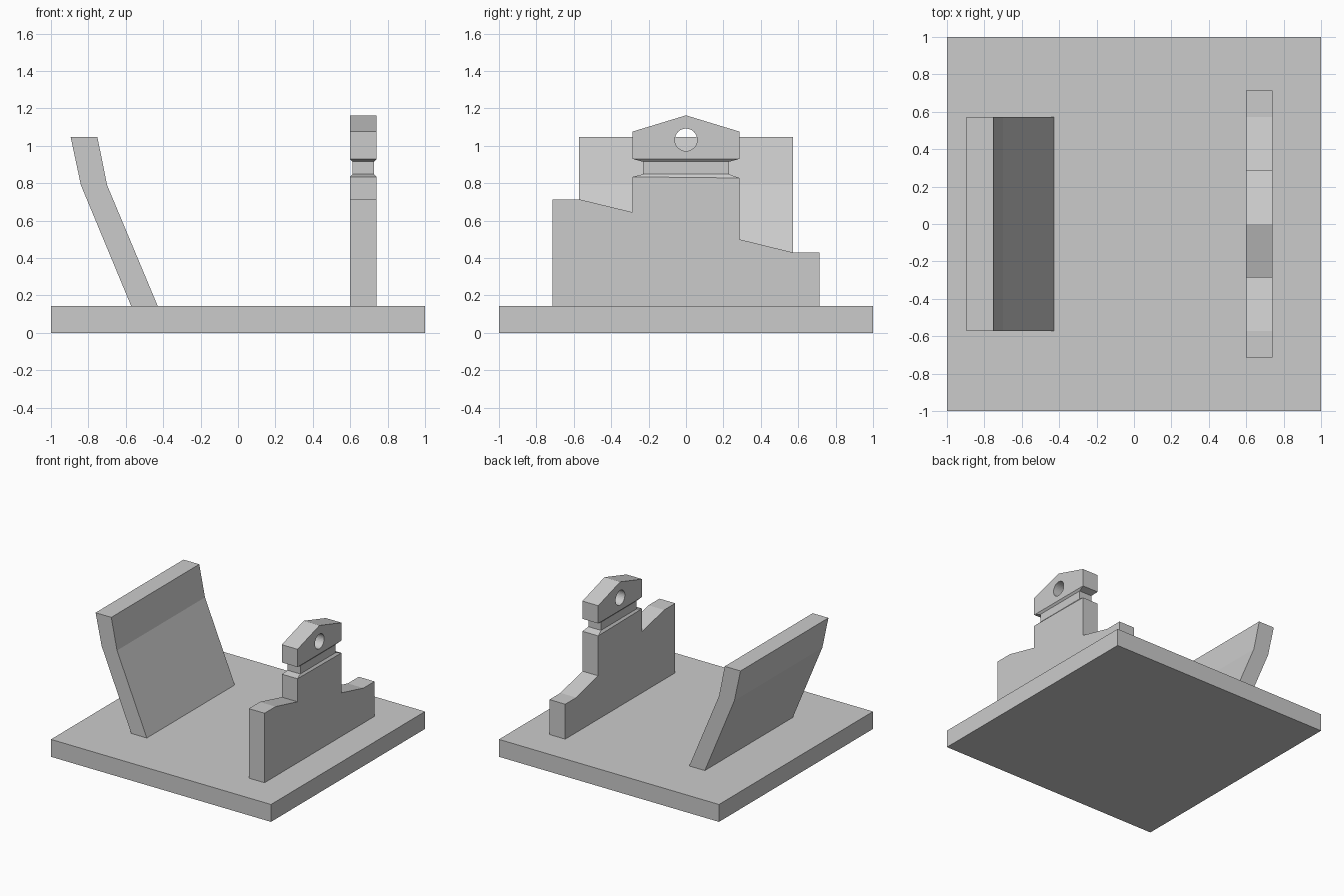
import bpy, bmesh
from math import pi

if "Cube" in bpy.data.objects:
    bpy.data.objects.remove(bpy.data.objects["Cube"])


def add_prism(bm, points, axis, lo, hi, open_edge=None):
    """Extrude a profile along x (points are y,z) or y (points are x,z)."""
    def place(p, t):
        return (t, p[0], p[1]) if axis == 'x' else (p[0], t, p[1])
    a = [bm.verts.new(place(p, lo)) for p in points]
    b = [bm.verts.new(place(p, hi)) for p in points]
    bm.faces.new(a)
    bm.faces.new(b[::-1])
    n = len(points)
    for i in range(n):
        if i != open_edge:
            j = (i + 1) % n
            bm.faces.new((a[i], a[j], b[j], b[i]))


def finish(bm, name):
    bmesh.ops.remove_doubles(bm, verts=bm.verts, dist=1e-4)
    bmesh.ops.recalc_face_normals(bm, faces=bm.faces)
    mesh = bpy.data.meshes.new(name)
    bm.to_mesh(mesh)
    bm.free()
    ob = bpy.data.objects.new(name, mesh)
    bpy.context.collection.objects.link(ob)
    return ob


BASE = 0.143

# Square base plate
bm = bmesh.new()
add_prism(bm, [(-1, 0), (1, 0), (1, BASE), (-1, BASE)], 'y', -1, 1)
finish(bm, "base_plate")

# Bent leaning panel
bm = bmesh.new()
add_prism(bm, [(-0.571, BASE), (-0.429, BASE), (-0.70, 0.79), (-0.752, 1.048),
               (-0.895, 1.048), (-0.84, 0.79)], 'y', -0.571, 0.571)
finish(bm, "leaning_panel")

# Upright panel: stepped body, recessed neck and gabled head in one mesh
X0, X1, W = 0.598, 0.741, 0.286
TOP_L, TOP_R, HEAD = 0.834, 0.828, 0.930
bm = bmesh.new()
add_prism(bm, [(-0.714, BASE), (0.714, BASE), (0.714, 0.43), (0.571, 0.43),
               (W, 0.50), (W, TOP_R), (-W, TOP_L), (-W, 0.645),
               (-0.571, 0.714), (-0.714, 0.714)], 'x', X0, X1, open_edge=5)
add_prism(bm, [(-W, HEAD), (W, HEAD), (W, 1.076), (0, 1.163), (-W, 1.076)],
          'x', X0, X1, open_edge=0)
rings = []
for inset_x, half_y, zl, zr in ((0, W, TOP_L, TOP_R), (0.014, 0.23, 0.848, 0.848),
                                (0.014, 0.23, 0.915, 0.915), (0, W, HEAD, HEAD)):
    a, b = X0 + inset_x, X1 - inset_x
    rings.append([bm.verts.new(c) for c in ((a, -half_y, zl), (b, -half_y, zl),
                                            (b, half_y, zr), (a, half_y, zr))])
for low, high in zip(rings, rings[1:]):
    for i in range(4):
        j = (i + 1) % 4
        bm.faces.new((low[i], low[j], high[j], high[i]))
upright = finish(bm, "upright_panel")

# Round hole through the head
bpy.ops.mesh.primitive_cylinder_add(vertices=32, radius=0.06, depth=0.5,
                                    location=(0.67, 0, 1.032), rotation=(0, pi / 2, 0))
cutter = bpy.context.object
cutter.name = "hole_cutter"
cutter.hide_render = True
cut = upright.modifiers.new("hole", 'BOOLEAN')
cut.operation = 'DIFFERENCE'
cut.solver = 'EXACT'
cut.object = cutter
bpy.context.view_layer.objects.active = upright
bpy.ops.object.modifier_apply(modifier=cut.name)
bpy.data.objects.remove(cutter)
